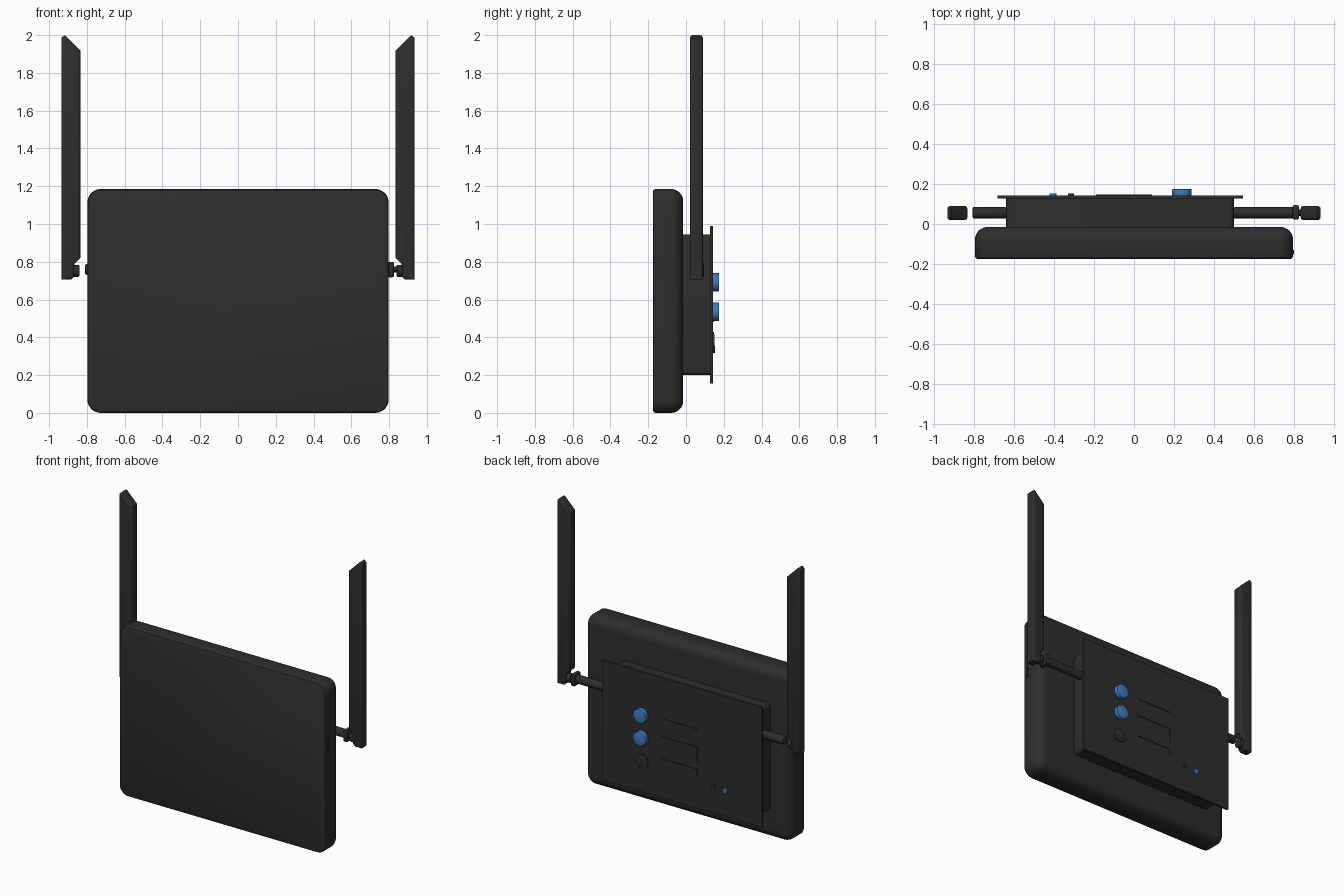
import bpy, bmesh, math
from mathutils import Matrix, Vector

cube = bpy.data.objects.get("Cube")
if cube:
    bpy.data.objects.remove(cube, do_unlink=True)


def material(name, rgb, rough=0.6):
    m = bpy.data.materials.new(name)
    m.use_nodes = True
    m.diffuse_color = (*rgb, 1)
    bsdf = m.node_tree.nodes["Principled BSDF"]
    bsdf.inputs["Base Color"].default_value = (*rgb, 1)
    bsdf.inputs["Roughness"].default_value = rough
    return m


BLACK = material("charcoal black", (0.027, 0.027, 0.027))
BLUE = material("button blue", (0.05, 0.2, 0.52))


def finish(name, bm, mat):
    bmesh.ops.recalc_face_normals(bm, faces=bm.faces)
    me = bpy.data.meshes.new(name)
    bm.to_mesh(me)
    bm.free()
    me.materials.append(mat)
    me.shade_smooth()
    me.set_sharp_from_angle(angle=math.radians(35))
    ob = bpy.data.objects.new(name, me)
    bpy.context.collection.objects.link(ob)
    return ob


def rounded_slab(name, x0, x1, z0, z1, radius, rings, mat=BLACK, seg=8):
    """Rounded rectangle lofted along y; rings are (y, inset) pairs."""
    bm = bmesh.new()
    loops = []
    for y, inset in rings:
        loop = []
        for i, (cx, cz) in enumerate(((x1 - radius, z1 - radius), (x0 + radius, z1 - radius),
                                      (x0 + radius, z0 + radius), (x1 - radius, z0 + radius))):
            for k in range(seg + 1):
                a = math.pi / 2 * (i + k / seg)
                r = radius - inset
                loop.append(bm.verts.new((cx + r * math.cos(a), y, cz + r * math.sin(a))))
        loops.append(loop)
    n = len(loops[0])
    for a, b in zip(loops, loops[1:]):
        for i in range(n):
            bm.faces.new((a[i], a[(i + 1) % n], b[(i + 1) % n], b[i]))
    bm.faces.new(loops[0])
    bm.faces.new(loops[-1])
    return finish(name, bm, mat)


def box(name, lo, hi, mat=BLACK, bevel=0):
    bm = bmesh.new()
    bmesh.ops.create_cube(bm, size=1)
    lo, hi = Vector(lo), Vector(hi)
    for v in bm.verts:
        v.co = (lo + hi) / 2 + v.co * (hi - lo)
    if bevel:
        bmesh.ops.bevel(bm, geom=bm.edges[:], offset=bevel, segments=2, profile=0.5,
                        affect='EDGES')
    return finish(name, bm, mat)


def cylinder(name, center, radius, depth, axis, mat=BLACK, bevel=0, sides=32):
    rot = Matrix.Rotation(math.pi / 2, 4, axis)
    bm = bmesh.new()
    bmesh.ops.create_cone(bm, cap_ends=True, segments=sides, radius1=radius,
                          radius2=radius, depth=depth,
                          matrix=Matrix.Translation(center) @ rot)
    if bevel:
        rims = [e for e in bm.edges if any(len(f.verts) > 4 for f in e.link_faces)]
        bmesh.ops.bevel(bm, geom=rims, offset=bevel, segments=2, profile=0.5, affect='EDGES')
    return finish(name, bm, mat)


def antenna(name, side):
    """Flat blade with slanted tip, extruded along y with rounded rims."""
    outline = [(0.935, 0.705), (0.935, 1.985), (0.918, 2.0), (0.835, 1.918), (0.835, 0.82),
               (0.866, 0.79), (0.866, 0.722), (0.885, 0.705)]
    bm = bmesh.new()
    face = bm.faces.new([bm.verts.new((side * x, 0.02, z)) for x, z in outline])
    ext = bmesh.ops.extrude_face_region(bm, geom=[face], use_keep_orig=True)
    bmesh.ops.translate(bm, vec=(0, 0.07, 0),
                        verts=[g for g in ext["geom"] if isinstance(g, bmesh.types.BMVert)])
    bmesh.ops.recalc_face_normals(bm, faces=bm.faces)
    rims = [e for e in bm.edges if abs(e.verts[0].co.y - e.verts[1].co.y) < 1e-5]
    bmesh.ops.bevel(bm, geom=rims, offset=0.014, segments=3, profile=0.5, affect='EDGES')
    return finish(name, bm, BLACK)


# Main housing: crisp front rim, large soft fillet at the back
fillet = 0.064
rings = [(-0.175, 0.012), (-0.171, 0.004), (-0.163, 0)]
rings += [(-0.015 - fillet + fillet * math.sin(t), fillet * (1 - math.cos(t)))
          for t in (math.pi / 2 * k / 8 for k in range(9))]
rounded_slab("main_housing", -0.797, 0.797, 0.0, 1.185, 0.07, rings)
box("side_button", (0.79, -0.152, 0.725), (0.802, -0.13, 0.8))

# Rear box and its cover plate
rounded_slab("rear_box", -0.64, 0.5, 0.2, 0.945, 0.025, [(-0.03, 0), (0.135, 0)], seg=4)
box("rear_cover_plate", (-0.685, 0.127, 0.155), (0.545, 0.143, 0.99))

# Round buttons on the cover plate
for i, z in enumerate((0.692, 0.535)):
    cylinder(f"blue_button_{i + 1}", (0.24, 0.158, z), 0.049, 0.034, 'X', BLUE, 0.004)
cylinder("black_button", (0.24, 0.1455, 0.37), 0.049, 0.011, 'X', BLACK, 0.002)
cylinder("blue_indicator", (-0.405, 0.146, 0.335), 0.018, 0.014, 'X', BLUE, sides=20)
cylinder("black_indicator", (-0.315, 0.146, 0.345), 0.015, 0.012, 'X', BLACK, sides=20)

# Thin raised strips next to the buttons: x0, x1, z0, z1
strips = [(-0.19, 0.08, 0.7, 0.708), (-0.19, 0.09, 0.575, 0.583), (-0.19, -0.182, 0.48, 0.575),
          (-0.19, 0.09, 0.42, 0.428), (-0.19, -0.182, 0.39, 0.42)]
for i, (x0, x1, z0, z1) in enumerate(strips):
    box(f"raised_strip_{i + 1}", (x0, 0.142, z0), (x1, 0.148, z1))

# Antennas with hinge knuckles and the arms that carry them
for label, s in (("left", 1), ("right", -1)):
    antenna(f"{label}_antenna", s)
    cylinder(f"{label}_hinge_knuckle", (s * 0.862, 0.055, 0.752), 0.032, 0.044, 'Y',
             BLACK, 0.006, 20)
cylinder("left_arm", (0.645, 0.057, 0.76), 0.029, 0.31, 'Y', BLACK, 0, 16)
box("left_arm_collar", (0.795, 0.022, 0.718), (0.826, 0.094, 0.8), BLACK, 0.008)
cylinder("left_hinge_pin", (0.835, 0.057, 0.76), 0.016, 0.04, 'Y', BLACK, 0, 16)
cylinder("right_arm", (-0.72, 0.057, 0.76), 0.029, 0.178, 'Y', BLACK, 0.008, 16)
